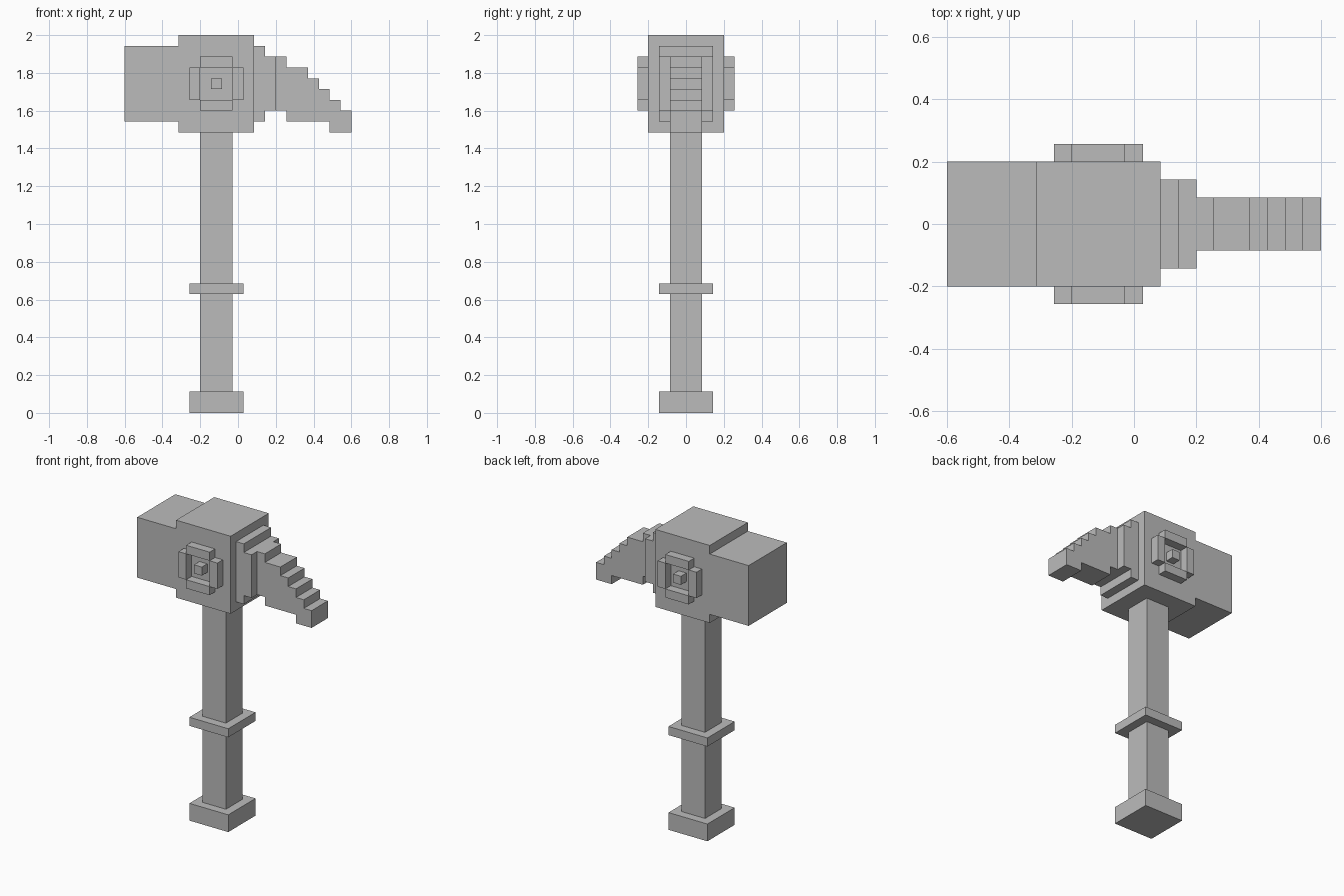
import bpy
import bmesh

cube = bpy.data.objects.get("Cube")
if cube:
    bpy.data.objects.remove(cube, do_unlink=True)

U = 2 / 35  # one block of the model's grid

stone = bpy.data.materials.new("plain_grey")
stone.use_nodes = True
GREY = (0.5, 0.5, 0.5, 1)
stone.diffuse_color = GREY
stone.node_tree.nodes["Principled BSDF"].inputs["Base Color"].default_value = GREY


def prism(name, outline, y0, y1):
    """Extrude an (x, z) outline, in blocks, from y0 to y1."""
    bm = bmesh.new()
    face = bm.faces.new([bm.verts.new((x * U, y0 * U, z * U)) for x, z in outline])
    new = bmesh.ops.extrude_face_region(bm, geom=[face])["geom"]
    moved = [v for v in new if isinstance(v, bmesh.types.BMVert)]
    bmesh.ops.translate(bm, verts=moved, vec=(0, (y1 - y0) * U, 0))
    bmesh.ops.recalc_face_normals(bm, faces=bm.faces)
    mesh = bpy.data.meshes.new(name)
    bm.to_mesh(mesh)
    bm.free()
    mesh.materials.append(stone)
    obj = bpy.data.objects.new(name, mesh)
    bpy.context.collection.objects.link(obj)
    return obj


def box(name, x0, x1, z0, z1, y0, y1):
    return prism(name, [(x0, z0), (x1, z0), (x1, z1), (x0, z1)], y0, y1)


# Handle with pommel and grip ring
box("pommel", -4.5, 0.5, 0, 2, -2.5, 2.5)
box("lower_handle", -3.5, -0.5, 2, 11, -1.5, 1.5)
box("grip_ring", -4.5, 0.5, 11, 12, -2.5, 2.5)
box("upper_handle", -3.5, -0.5, 12, 26, -1.5, 1.5)

# Head
box("head_block", -5.5, 1.5, 26, 35, -3.5, 3.5)
box("hammer_face", -10.5, -5.5, 27, 34, -3.5, 3.5)

# Stepped collar between head and pick
prism("pick_collar", [(1.5, 27), (2.5, 27), (2.5, 28), (3.5, 28),
                      (3.5, 33), (2.5, 33), (2.5, 34), (1.5, 34)], -2.5, 2.5)

# Pick: stepped underside, then a staircase back up to the collar
pick = [(3.5, 28), (4.5, 28), (4.5, 27), (8.5, 27), (8.5, 26), (10.5, 26)]
for x, z in ((10.5, 28), (9.5, 29), (8.5, 30), (7.5, 31), (6.5, 32), (4.5, 33)):
    if pick[-1][0] != x:
        pick.append((x, pick[-1][1]))
    pick.append((x, z))
pick.append((3.5, 33))
prism("pick", pick, -1.5, 1.5)

# Raised square emblem on both sides of the head
for side, y0, y1 in (("front", -4.5, -3.5), ("back", 3.5, 4.5)):
    box(side + "_emblem_top", -3.5, -0.5, 32, 33, y0, y1)
    box(side + "_emblem_bottom", -3.5, -0.5, 28, 29, y0, y1)
    box(side + "_emblem_right", -4.5, -3.5, 29, 32, y0, y1)
    box(side + "_emblem_left", -0.5, 0.5, 29, 32, y0, y1)
    box(side + "_emblem_stud", -2.5, -1.5, 30, 31, y0, y1)
